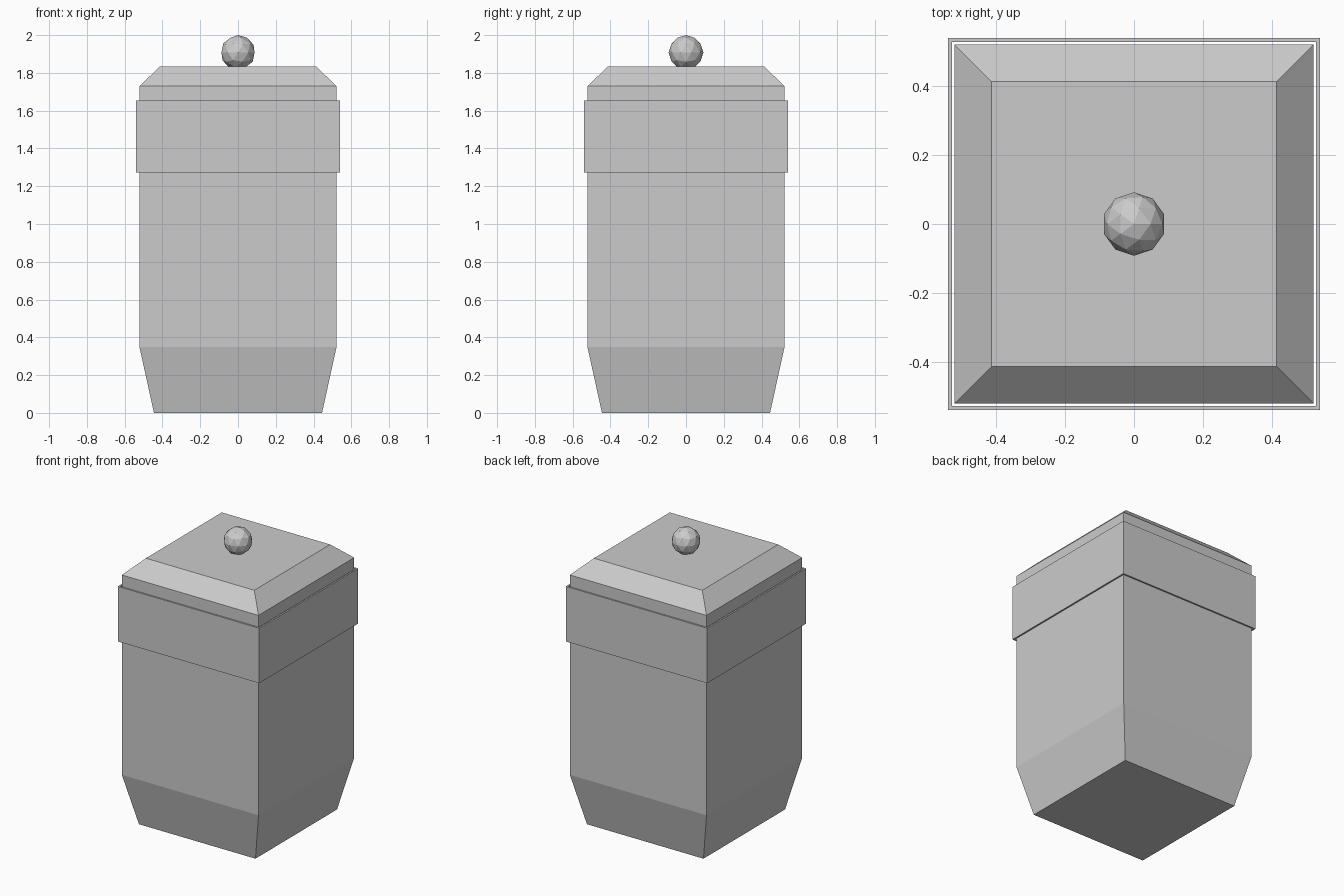
import bpy, bmesh

if "Cube" in bpy.data.objects:
    bpy.data.objects.remove(bpy.data.objects["Cube"])


def square_loft(name, profile, closed=False):
    """Stack square rings (half width, height); cap the ends, or close the loop."""
    bm = bmesh.new()
    rings = [[bm.verts.new((sx * h, sy * h, z))
              for sx, sy in ((-1, -1), (1, -1), (1, 1), (-1, 1))]
             for h, z in profile]
    pairs = list(zip(rings, rings[1:]))
    if closed:
        pairs.append((rings[-1], rings[0]))
    else:
        bm.faces.new(rings[0][::-1])
        bm.faces.new(rings[-1])
    for a, b in pairs:
        for i in range(4):
            j = (i + 1) % 4
            bm.faces.new((a[i], a[j], b[j], b[i]))
    bmesh.ops.recalc_face_normals(bm, faces=bm.faces)
    mesh = bpy.data.meshes.new(name)
    bm.to_mesh(mesh)
    bm.free()
    obj = bpy.data.objects.new(name, mesh)
    bpy.context.collection.objects.link(obj)
    return obj


# Jar body with tapered foot and bevelled lid top
square_loft("jar_body", [(0.445, 0), (0.522, 0.35), (0.522, 1.73), (0.414, 1.833)])

# Thin hollow band standing slightly clear of the body
square_loft("lid_band", [(0.529, 1.273), (0.54, 1.273), (0.54, 1.653), (0.529, 1.653)],
            closed=True)

# Faceted knob
bpy.ops.mesh.primitive_ico_sphere_add(subdivisions=2, radius=0.092, location=(0, 0, 1.908))
bpy.context.object.name = "lid_knob"
